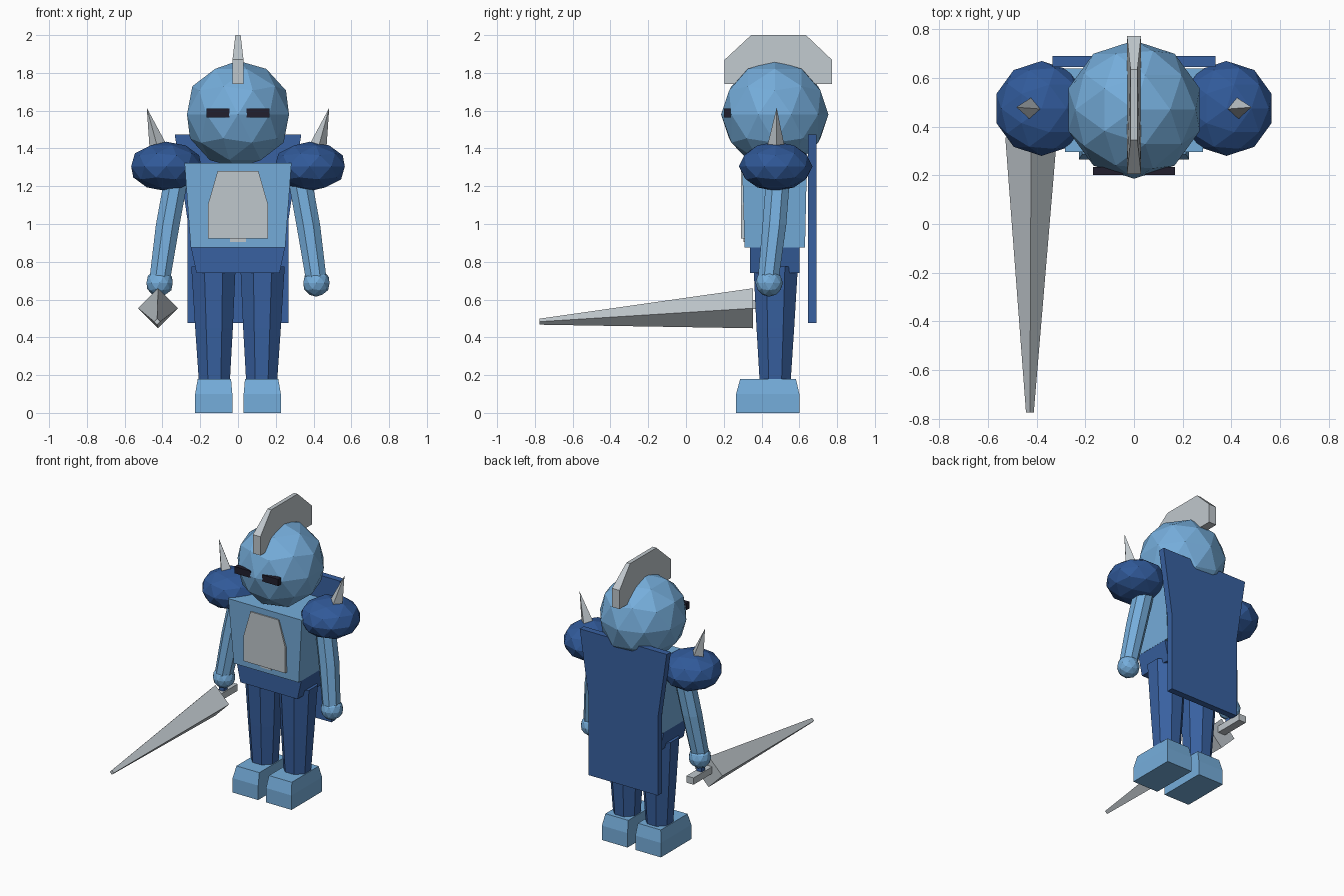
import bpy, bmesh, math
from mathutils import Vector, Matrix

if "Cube" in bpy.data.objects:
    bpy.data.objects.remove(bpy.data.objects["Cube"])


def material(name, srgb):
    m = bpy.data.materials.new(name)
    m.diffuse_color = [((c + 0.055) / 1.055) ** 2.4 for c in srgb] + [1]
    m.use_nodes = True
    m.node_tree.nodes["Principled BSDF"].inputs["Base Color"].default_value = m.diffuse_color
    return m


LIGHT = material("light_blue", (0.46, 0.68, 0.86))
DARK = material("dark_blue", (0.22, 0.38, 0.63))
DEEP = material("shoulder_blue", (0.19, 0.35, 0.60))
STEEL = material("steel", (0.75, 0.78, 0.80))
BLACK = material("eye_black", (0.13, 0.12, 0.18))


def finish(name, bm, mat):
    bmesh.ops.recalc_face_normals(bm, faces=bm.faces)
    mesh = bpy.data.meshes.new(name)
    bm.to_mesh(mesh)
    bm.free()
    mesh.materials.append(mat)
    ob = bpy.data.objects.new(name, mesh)
    bpy.context.collection.objects.link(ob)
    return ob


def loft(name, rings, mat):
    """Skin equal-length rings of points and cap both ends."""
    bm = bmesh.new()
    rows = [[bm.verts.new(p) for p in ring] for ring in rings]
    n = len(rows[0])
    for a, b in zip(rows, rows[1:]):
        for i in range(n):
            j = (i + 1) % n
            bm.faces.new((a[i], a[j], b[j], b[i]))
    bm.faces.new(rows[0])
    bm.faces.new(rows[-1])
    return finish(name, bm, mat)


def rect(x0, x1, y0, y1, z):
    return [(x0, y0, z), (x1, y0, z), (x1, y1, z), (x0, y1, z)]


def block(name, levels, mat):
    """Stack of rectangles, each (x0, x1, y0, y1, z)."""
    return loft(name, [rect(*lv) for lv in levels], mat)


def tube(name, points, radii, sides, mat, turn=0.0):
    """Faceted limb along z, with one radius per point."""
    rings = []
    for (x, y, z), r in zip(points, radii):
        angles = [turn + math.tau * i / sides for i in range(sides)]
        rings.append([(x + r * math.cos(a), y + r * math.sin(a), z) for a in angles])
    return loft(name, rings, mat)


def ball(name, centre, radius, mat, flat=1.0):
    bm = bmesh.new()
    bmesh.ops.create_icosphere(bm, subdivisions=2, radius=radius)
    bmesh.ops.transform(bm, verts=bm.verts,
                        matrix=Matrix.Translation(centre) @ Matrix.Diagonal((1, 1, flat, 1)))
    return finish(name, bm, mat)


def spike(name, base, tip, r, mat):
    bm = bmesh.new()
    axis = Vector(tip) - Vector(base)
    rot = axis.to_track_quat('Z', 'Y').to_matrix().to_4x4()
    mat4 = Matrix.Translation((Vector(base) + Vector(tip)) / 2) @ rot
    bmesh.ops.create_cone(bm, cap_ends=True, segments=4, radius1=r, radius2=0,
                          depth=axis.length, matrix=mat4)
    return finish(name, bm, mat)


# Head
ball("head", (0, 0.47, 1.58), 0.284, LIGHT)

# Helmet crest: side outline, thinner along the top
crest = [(0.205, 1.74), (0.205, 1.87), (0.345, 2.0), (0.635, 2.0), (0.772, 1.87), (0.772, 1.74)]
loft("crest", [[(s * (0.014 if z > 1.9 else 0.029), y, z) for y, z in crest]
               for s in (-1, 1)], STEEL)

# Torso, chest plate and hips
block("torso", [(-0.25, 0.25, 0.31, 0.63, 0.875), (-0.283, 0.283, 0.297, 0.64, 1.322)], LIGHT)
block("chest_plate", [(-0.16, 0.16, 0.29, 0.33, 0.923), (-0.16, 0.16, 0.29, 0.33, 1.10),
                      (-0.108, 0.108, 0.29, 0.33, 1.28)], STEEL)
block("plate_tab", [(-0.042, 0.042, 0.305, 0.33, 0.905), (-0.042, 0.042, 0.305, 0.33, 0.93)], STEEL)
block("hips", [(-0.22, 0.22, 0.34, 0.6, 0.74), (-0.25, 0.25, 0.34, 0.6, 0.88)], DARK)

# Cape, flared above the waist
block("cape", [(-0.267, 0.267, 0.645, 0.69, 0.475), (-0.267, 0.267, 0.645, 0.69, 1.02),
               (-0.335, 0.335, 0.645, 0.69, 1.475)], DARK)

# Paired parts
for side, s in (("right", -1), ("left", 1)):
    def xs(a, b):
        return sorted((s * a, s * b))

    block(side + "_eye", [(*xs(0.045, 0.168), 0.202, 0.235, z) for z in (1.565, 1.612)], BLACK)

    ball(side + "_shoulder", (s * 0.38, 0.475, 1.305), 0.195, DEEP, 0.67)
    spike(side + "_shoulder_spike", (s * 0.415, 0.475, 1.38), (s * 0.483, 0.48, 1.615), 0.053, STEEL)

    tube(side + "_arm", [(s * 0.32, 0.49, 1.28), (s * 0.372, 0.468, 0.995), (s * 0.412, 0.437, 0.72)],
         (0.068, 0.068, 0.06), 8, LIGHT, math.pi / 8)
    ball(side + "_hand", (s * 0.415, 0.44, 0.688), 0.073, LIGHT)

    tube(side + "_leg", [(s * 0.13, 0.475, 0.775), (s * 0.127, 0.473, 0.45), (s * 0.125, 0.472, 0.155)],
         (0.127, 0.108, 0.088), 8, DARK, math.pi / 8)

    block(side + "_foot", [(*xs(0.03, 0.227), 0.265, 0.6, 0), (*xs(0.03, 0.227), 0.265, 0.6, 0.1),
                           (*xs(0.037, 0.213), 0.287, 0.582, 0.18)], LIGHT)

# Sword: diamond-section blade, grip behind it and a short dark handle
diamond = [(-1, 0), (0, 1), (1, 0), (0, -1)]
loft("sword_blade", [[(x + dx * r, y, z + dz * r) for dx, dz in diamond]
                     for x, y, z, r in ((-0.423, 0.355, 0.554, 0.106), (-0.428, -0.775, 0.483, 0.016))],
     STEEL)
block("sword_guard", [(-0.45, -0.395, 0.34, 0.56, z) for z in (0.55, 0.597)], STEEL)
block("sword_handle", [(-0.442, -0.402, 0.42, 0.46, z) for z in (0.58, 0.65)], DARK)
